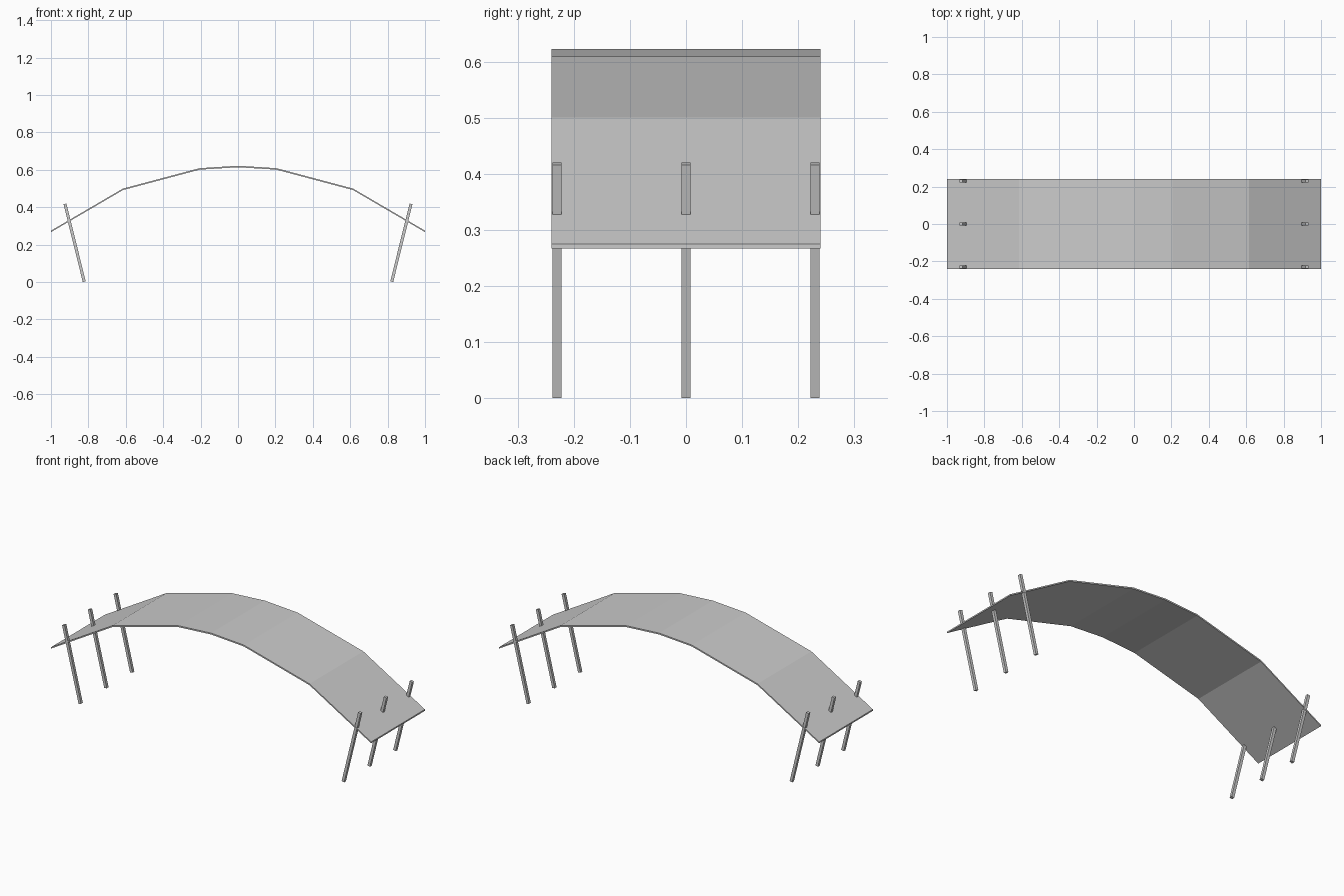
import bpy
import bmesh
from mathutils import Vector

cube = bpy.data.objects.get("Cube")
if cube:
    bpy.data.objects.remove(cube, do_unlink=True)

grey = bpy.data.materials.new("light_grey")
grey.use_nodes = True
colour = (0.6, 0.6, 0.6, 1)
grey.diffuse_color = colour
grey.node_tree.nodes["Principled BSDF"].inputs["Base Color"].default_value = colour


def add_object(name, bm):
    bmesh.ops.recalc_face_normals(bm, faces=bm.faces)
    mesh = bpy.data.meshes.new(name)
    bm.to_mesh(mesh)
    bm.free()
    mesh.materials.append(grey)
    obj = bpy.data.objects.new(name, mesh)
    bpy.context.collection.objects.link(obj)
    return obj


def extrude_profile(name, points, y, depth):
    """Solid from a closed xz outline, centred on y."""
    bm = bmesh.new()
    face = bm.faces.new([bm.verts.new((x, y - depth / 2, z)) for x, z in points])
    ext = bmesh.ops.extrude_face_region(bm, geom=[face])
    verts = [v for v in ext["geom"] if isinstance(v, bmesh.types.BMVert)]
    bmesh.ops.translate(bm, verts=verts, vec=(0, depth, 0))
    return add_object(name, bm)


# Arched deck: a thin faceted sheet
half = [(0, 0.622), (0.205, 0.609), (0.615, 0.5), (1.0, 0.275)]
top = [(-x, z) for x, z in reversed(half[1:])] + half
thickness = 0.008
bottom = [(x, z - thickness) for x, z in reversed(top)]
extrude_profile("arched_deck", top + bottom, 0, 0.48)

# Leaning square posts, three at each end
width = 0.016
for side, label in ((1, "left"), (-1, "right")):
    foot = Vector((0.822 * side, 0.002))
    head = Vector((0.925 * side, 0.418))
    axis = (head - foot).normalized()
    across = Vector((axis.y, -axis.x)) * width / 2
    outline = [foot - across, foot + across, head + across, head - across]
    for y, place in ((-0.23, "front"), (0, "middle"), (0.23, "back")):
        extrude_profile(f"{label}_{place}_post", [tuple(p) for p in outline], y, width)
